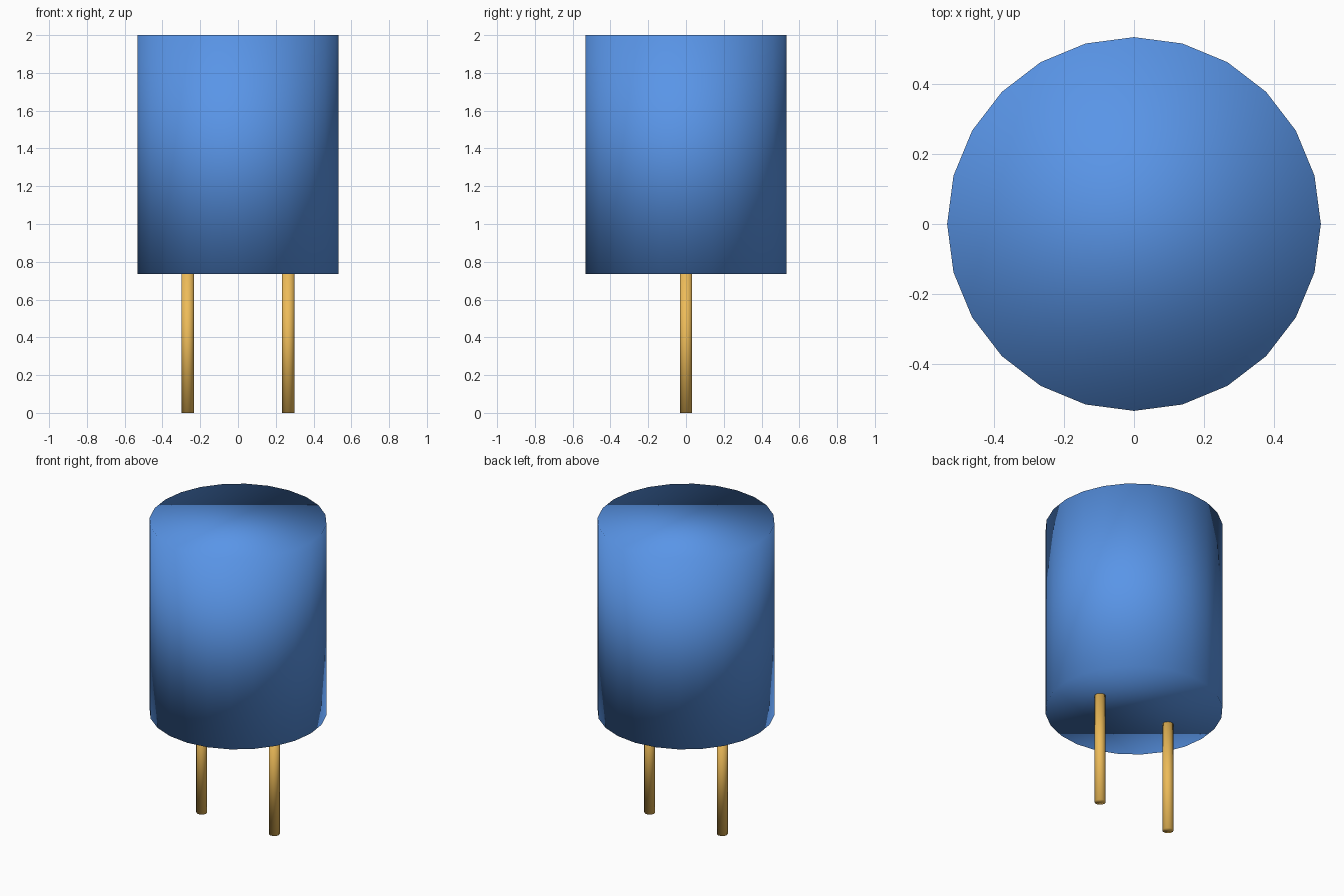
import bpy

if "Cube" in bpy.data.objects:
    bpy.data.objects.remove(bpy.data.objects["Cube"])


def material(name, color):
    mat = bpy.data.materials.new(name)
    mat.diffuse_color = color
    mat.use_nodes = True
    mat.node_tree.nodes["Principled BSDF"].inputs["Base Color"].default_value = mat.diffuse_color
    return mat


def cylinder(name, radius, z0, z1, x, mat, sides=24):
    bpy.ops.mesh.primitive_cylinder_add(
        vertices=sides, radius=radius, depth=z1 - z0,
        location=(x, 0, (z0 + z1) / 2))
    obj = bpy.context.object
    obj.name = name
    # Fully smooth, including across the cap edges
    bpy.ops.object.shade_smooth()
    obj.data.materials.append(mat)
    return obj


blue = material("blue_sleeve", (0.10, 0.30, 0.80, 1))
gold = material("gold_lead", (0.85, 0.50, 0.10, 1))

BODY_BOTTOM = 0.735

# Component can
cylinder("capacitor_body", 0.533, BODY_BOTTOM, 2.0, 0, blue)

# Pair of wire leads
for side, label in ((-1, "left"), (1, "right")):
    cylinder(label + "_lead", 0.033, 0, BODY_BOTTOM, side * 0.266, gold)
